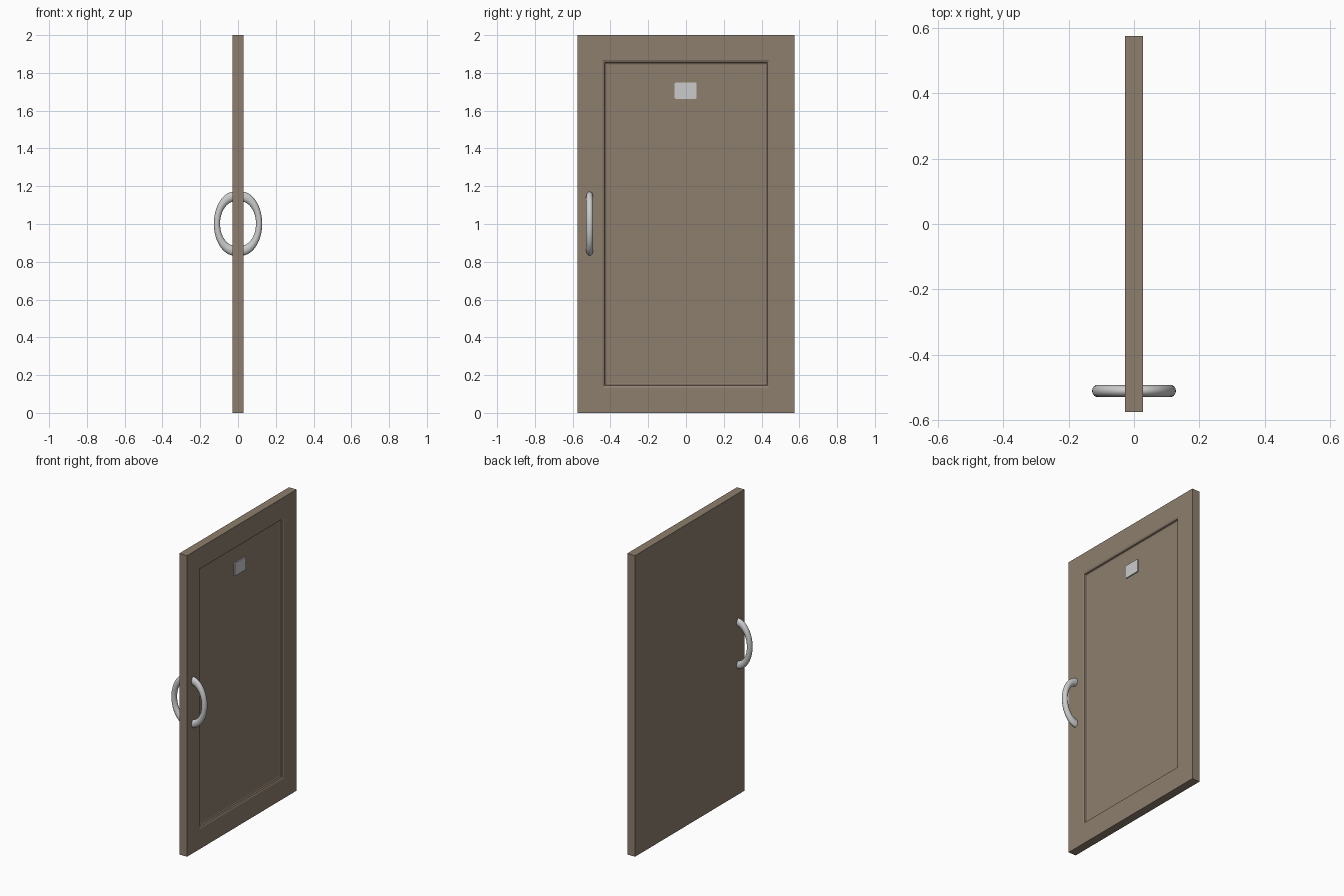
import bpy, bmesh, math

if "Cube" in bpy.data.objects:
    bpy.data.objects.remove(bpy.data.objects["Cube"])

def material(name, rgb):
    m = bpy.data.materials.new(name)
    m.diffuse_color = (*rgb, 1)
    m.use_nodes = True
    m.node_tree.nodes["Principled BSDF"].inputs["Base Color"].default_value = m.diffuse_color
    return m

wood = material("brown wood", (0.27, 0.21, 0.155))
metal = material("light metal", (0.6, 0.6, 0.6))

def finish(name, bm, mat):
    bmesh.ops.recalc_face_normals(bm, faces=bm.faces)
    me = bpy.data.meshes.new(name)
    bm.to_mesh(me)
    bm.free()
    me.materials.append(mat)
    ob = bpy.data.objects.new(name, me)
    bpy.context.collection.objects.link(ob)
    return ob

def bridge(bm, a, b):
    n = len(a)
    for i in range(n):
        bm.faces.new((a[i], a[(i + 1) % n], b[(i + 1) % n], b[i]))

T = 0.028  # half thickness of the door

# door slab with a moulded, recessed panel: nested rectangles (x, half y, half z)
bm = bmesh.new()
rings = []
for x, hy, hz in [(-T, 0.575, 1.0), (T, 0.575, 1.0), (T, 0.442, 0.867),
                  (0.023, 0.431, 0.856), (0.015, 0.428, 0.853),
                  (0.012, 0.419, 0.844)]:
    rings.append([bm.verts.new((x, sy * hy, 1 + sz * hz))
                  for sy, sz in ((-1, -1), (1, -1), (1, 1), (-1, 1))])
bm.faces.new(rings[0])
for a, b in zip(rings, rings[1:]):
    bridge(bm, a, b)
bm.faces.new(rings[-1])
finish("door_panel", bm, wood)

# name plate with rounded corners
bm = bmesh.new()
hy, hz, r = 0.058, 0.043, 0.007
outline = []
for k, (sy, sz) in enumerate(((1, 1), (-1, 1), (-1, -1), (1, -1))):
    for j in range(4):
        t = math.pi / 2 * (k + j / 3)
        outline.append((-0.002 + sy * (hy - r) + r * math.cos(t),
                        1.706 + sz * (hz - r) + r * math.sin(t)))
back, front = [[bm.verts.new((x, y, z)) for y, z in outline] for x in (0.0115, 0.019)]
bm.faces.new(back)
bm.faces.new(front)
bridge(bm, back, front)
finish("plate", bm, metal)

# curved pull handles: half of a stretched torus on each face of the door
def handle(name, side, arc=40, sides=20):
    bm = bmesh.new()
    loops = []
    for i in range(arc + 1):
        t = math.pi * (i / arc - 0.5)
        loop = []
        for j in range(sides):
            p = 2 * math.pi * j / sides
            c = math.cos(p)
            loop.append(bm.verts.new((
                side * (0.016 + (0.0955 + 0.0165 * c) * math.cos(t)),
                -0.51 + 0.0185 * math.sin(p),
                1.002 + (0.1435 + 0.0265 * c) * math.sin(t))))
        loops.append(loop)
    for a, b in zip(loops, loops[1:]):
        bridge(bm, a, b)
    bm.faces.new(loops[0])
    bm.faces.new(loops[-1])
    ob = finish(name, bm, metal)
    bpy.ops.object.select_all(action='DESELECT')
    ob.select_set(True)
    bpy.context.view_layer.objects.active = ob
    bpy.ops.object.shade_smooth_by_angle(angle=math.radians(40))

handle("outer_handle", 1)
handle("inner_handle", -1)
